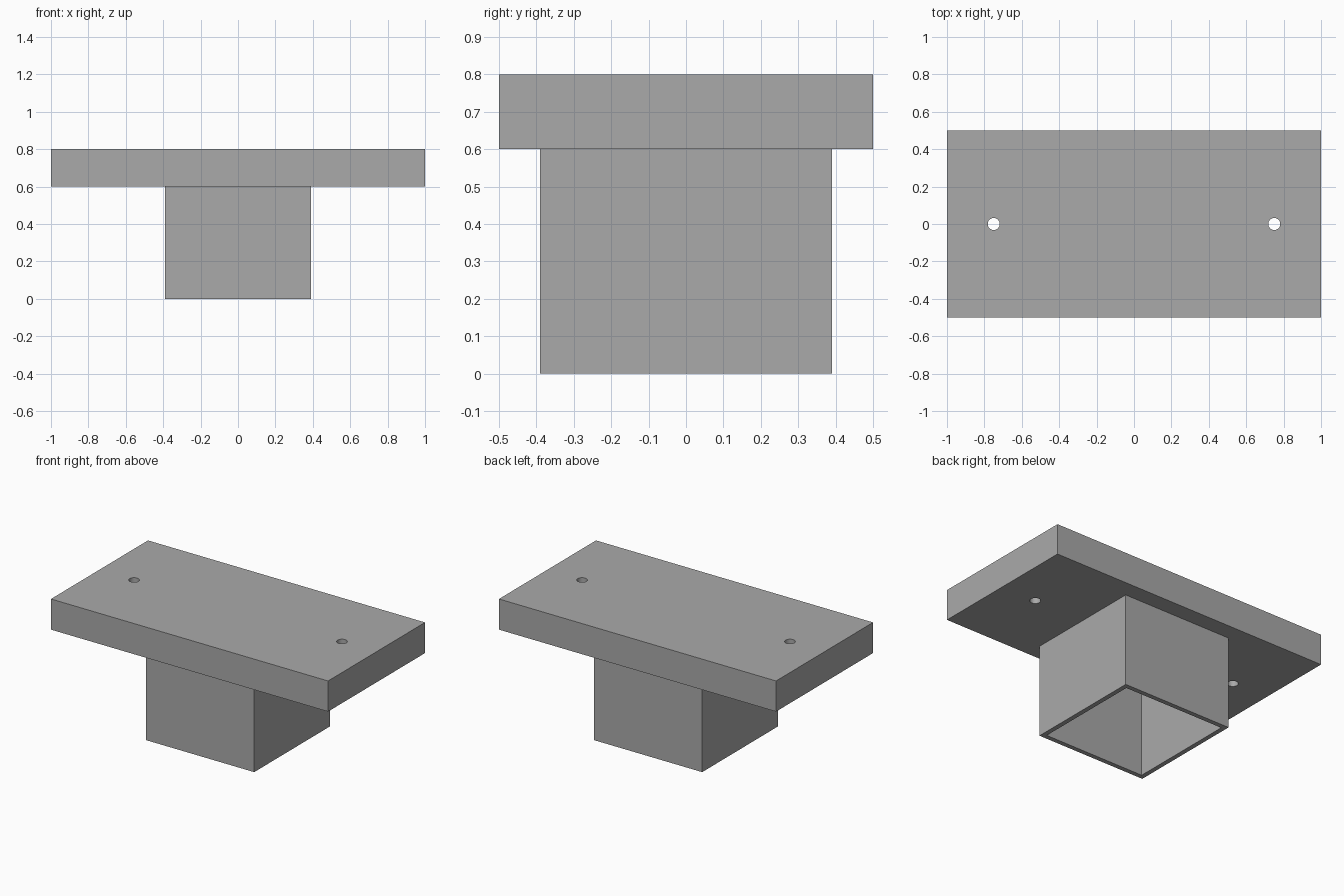
import bpy

cube = bpy.data.objects.get("Cube")
if cube:
    bpy.data.objects.remove(cube, do_unlink=True)

# Single grey finish
GREY = (0.40, 0.40, 0.40, 1.0)
grey = bpy.data.materials.new("matte_grey")
grey.use_nodes = True
grey.diffuse_color = GREY
grey.node_tree.nodes["Principled BSDF"].inputs["Base Color"].default_value = GREY


def box(name, size, bottom):
    """Axis-aligned box centred in x and y, standing on the given height."""
    bpy.ops.mesh.primitive_cube_add(size=1, location=(0, 0, bottom + size[2] / 2))
    obj = bpy.context.object
    obj.name = name
    obj.scale = size
    bpy.ops.object.transform_apply(location=True, rotation=False, scale=True)
    obj.data.materials.append(grey)
    return obj


def cut(target, cutter):
    """Subtract the cutter from the target and discard it."""
    cutter.hide_render = True
    mod = target.modifiers.new("cut", "BOOLEAN")
    mod.operation = "DIFFERENCE"
    mod.solver = "EXACT"
    mod.object = cutter
    bpy.context.view_layer.objects.active = target
    bpy.ops.object.modifier_apply(modifier=mod.name)
    bpy.data.objects.remove(cutter, do_unlink=True)


PLATE_BOTTOM, PLATE_THICK = 0.6, 0.2
SOCKET, WALL = 0.78, 0.03

# Mounting plate with a screw hole near each end
plate = box("mounting_plate", (2, 1, PLATE_THICK), PLATE_BOTTOM)
for side in (-1, 1):
    bpy.ops.mesh.primitive_cylinder_add(
        vertices=32, radius=0.032, depth=0.5,
        location=(side * 0.75, 0, PLATE_BOTTOM + PLATE_THICK / 2))
    hole = bpy.context.object
    hole.data.materials.append(grey)
    cut(plate, hole)

# Square socket, open at the bottom and closed by the plate
socket = box("square_socket", (SOCKET, SOCKET, PLATE_BOTTOM), 0)
inner = SOCKET - 2 * WALL
cut(socket, box("socket_cavity", (inner, inner, 1), -0.2))

# Smooth hole walls, crisp edges elsewhere
bpy.ops.object.select_all(action="DESELECT")
plate.select_set(True)
bpy.context.view_layer.objects.active = plate
bpy.ops.object.shade_smooth_by_angle(angle=0.52)
